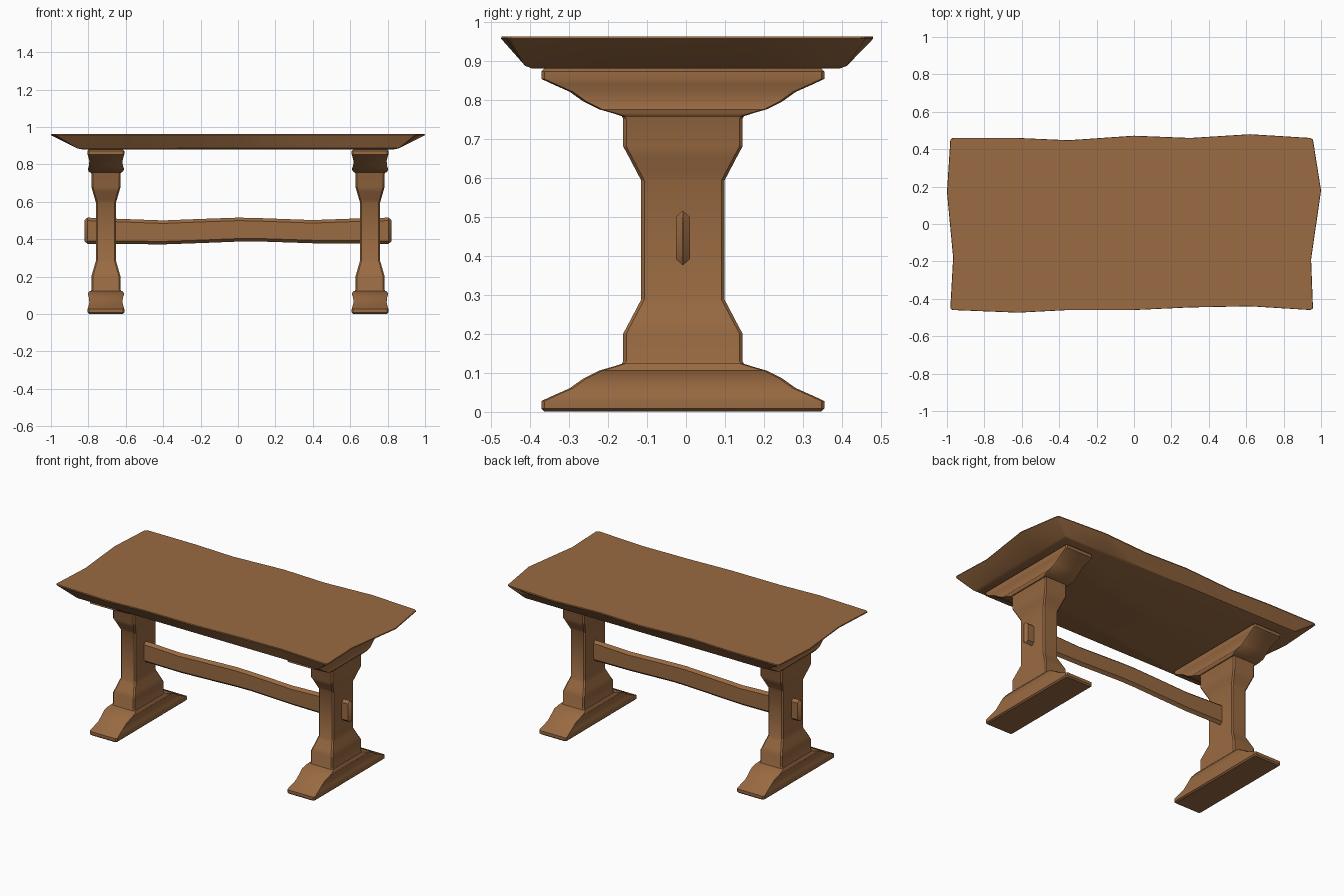
import bpy
import math
from mathutils import Vector

cube = bpy.data.objects.get("Cube")
if cube:
    bpy.data.objects.remove(cube, do_unlink=True)

wood = bpy.data.materials.new("warm_brown_wood")
wood.use_nodes = True
colour = (0.32, 0.145, 0.054, 1)
wood.diffuse_color = colour
shader = next(n for n in wood.node_tree.nodes if n.type == 'BSDF_PRINCIPLED')
shader.inputs["Base Color"].default_value = colour
shader.inputs["Roughness"].default_value = 0.7

CENTRE_Y = -0.008


def loft(name, rings, angle=30):
    """Skin a list of equal-length rings and cap both ends."""
    n = len(rings[0])
    verts = [Vector(p) for ring in rings for p in ring]
    faces = [list(range(n))[::-1], [len(verts) - n + i for i in range(n)]]
    for r in range(len(rings) - 1):
        for i in range(n):
            j = (i + 1) % n
            faces.append([r * n + i, r * n + j, (r + 1) * n + j, (r + 1) * n + i])
    mesh = bpy.data.meshes.new(name)
    mesh.from_pydata(verts, [], faces)
    mesh.materials.append(wood)
    obj = bpy.data.objects.new(name, mesh)
    bpy.context.collection.objects.link(obj)
    bpy.ops.object.select_all(action='DESELECT')
    obj.select_set(True)
    bpy.context.view_layer.objects.active = obj
    bpy.ops.object.mode_set(mode='EDIT')
    bpy.ops.mesh.select_all(action='SELECT')
    bpy.ops.mesh.normals_make_consistent(inside=False)
    bpy.ops.object.mode_set(mode='OBJECT')
    bpy.ops.object.shade_smooth_by_angle(angle=math.radians(angle))
    return obj


def section(cx, hx, hy, z, c=0.008):
    """Rectangle with chamfered corners."""
    quarter = [(hx, hy - c), (hx - c, hy)]
    pts = quarter + [(-x, y) for x, y in quarter[::-1]]
    pts += [(-x, -y) for x, y in pts]
    return [(cx + x, CENTRE_Y + y, z) for x, y in pts]


# Half width, half depth and height up the foot and the lower half of the post
foot = [(0.09, 0.355, 0), (0.098, 0.363, 0.008), (0.098, 0.363, 0.027),
        (0.094, 0.335, 0.04), (0.089, 0.29, 0.06), (0.09, 0.255, 0.085),
        (0.097, 0.215, 0.105), (0.094, 0.18, 0.115), (0.086, 0.155, 0.123)]
post = [(0.084, 0.16, 0.115), (0.078, 0.153, 0.13), (0.078, 0.153, 0.2),
        (0.07, 0.138, 0.228), (0.058, 0.116, 0.27), (0.053, 0.107, 0.287)]
RAIL_Z = 0.88

for side, cx in (("left", 0.706), ("right", -0.706)):
    loft(side + "_foot", [section(cx, *s) for s in foot])
    loft(side + "_top_bracket", [section(cx, a, b, RAIL_Z - z) for a, b, z in foot])
    full = post + [(a, b, RAIL_Z - z) for a, b, z in post[::-1]]
    loft(side + "_post", [section(cx, *s) for s in full])

# Wavy stretcher: position along x, lower and upper tip
wave = [(-0.805, 0.375, 0.515), (-0.62, 0.374, 0.508), (-0.4, 0.372, 0.5),
        (-0.2, 0.379, 0.508), (0, 0.387, 0.515), (0.1, 0.388, 0.513),
        (0.4, 0.378, 0.502), (0.62, 0.376, 0.51), (0.805, 0.375, 0.515)]


def beam_ring(x, low, high, w=0.018, slope=0.016):
    pts = [(0, low), (w, low + slope), (w, high - slope),
           (0, high), (-w, high - slope), (-w, low + slope)]
    return [(x, CENTRE_Y + y, z) for y, z in pts]


rings = [beam_ring(*s) for s in wave]
rings.insert(0, beam_ring(-0.82, 0.388, 0.503, 0.001))
rings.append(beam_ring(0.82, 0.388, 0.503, 0.001))
loft("stretcher", rings)

# Tabletop: uneven upper outline, undercut to a straighter underside
outline = [(-0.97, 0.46), (-0.62, 0.46), (-0.35, 0.448), (0, 0.472), (0.3, 0.46),
           (0.62, 0.48), (0.945, 0.46), (0.957, 0.45), (1, 0.18), (0.947, -0.19),
           (0.957, -0.45), (0.945, -0.46), (0.62, -0.44), (0.3, -0.446),
           (0, -0.46), (-0.35, -0.46), (-0.62, -0.474), (-0.97, -0.46),
           (-0.982, -0.45), (-0.967, -0.18), (-1, 0.17), (-0.982, 0.45)]


def underside(hx, hy, z):
    ring = []
    for x, y in outline:
        bx = math.copysign(hx, x) if abs(x) > 0.9 else x * hx / 0.97
        by = math.copysign(hy, y) if abs(y) > 0.43 else y * hy / 0.46
        ring.append((bx, by, z))
    return ring


loft("tabletop", [underside(0.835, 0.395, RAIL_Z), underside(0.86, 0.412, 0.886),
                  [(x, y, 0.956) for x, y in outline],
                  [(x * 0.998, y * 0.997, 0.962) for x, y in outline]])
